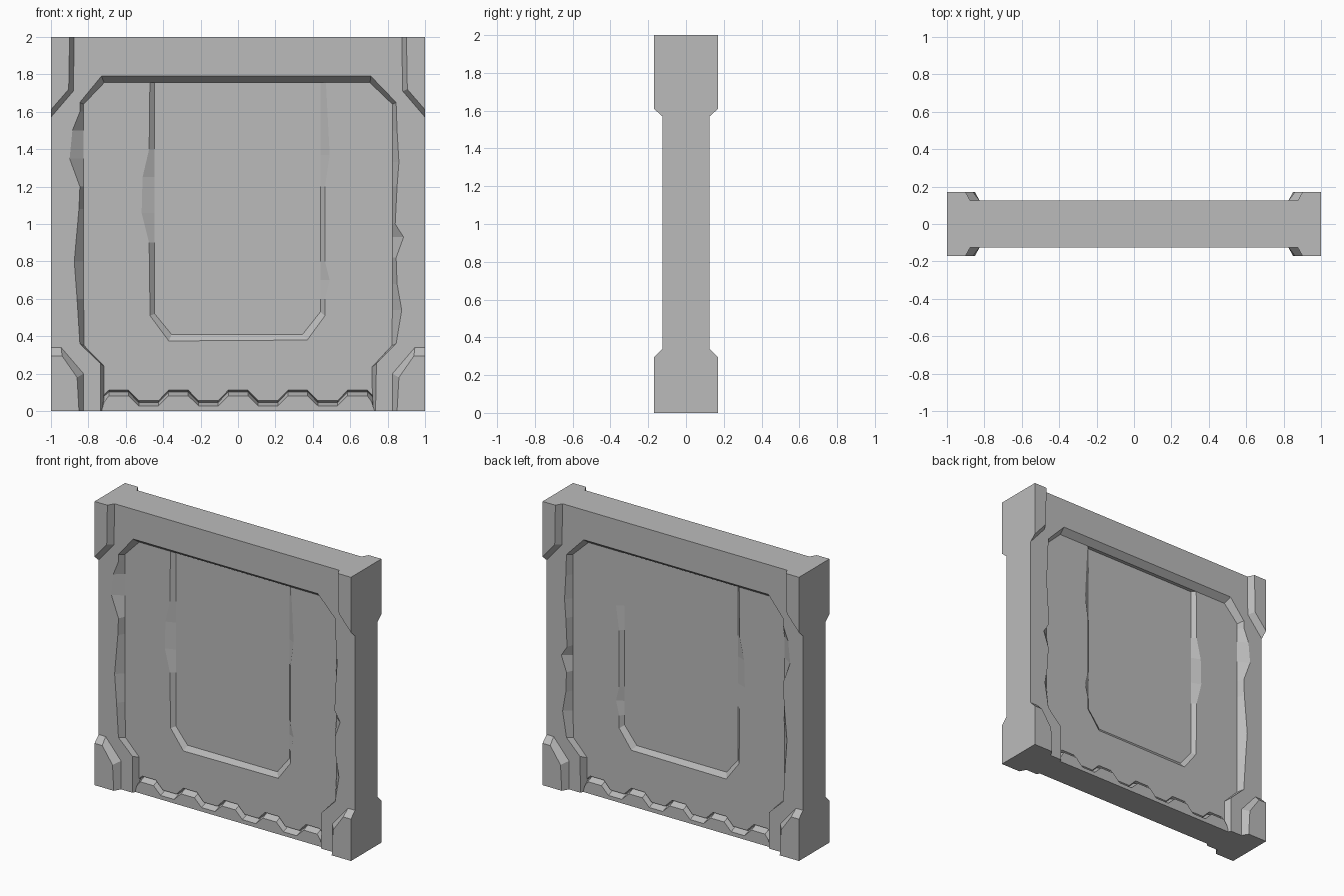
import bpy
import bmesh

# Remove the default object
old = bpy.data.objects.get("Cube")
if old:
    bpy.data.objects.remove(old, do_unlink=True)

# Single stone colour
stone = bpy.data.materials.new("stone_grey")
stone.use_nodes = True
grey = (0.5, 0.5, 0.5, 1)
stone.diffuse_color = grey
stone.node_tree.nodes["Principled BSDF"].inputs["Base Color"].default_value = grey


def loft(name, *sections):
    """Closed solid through (depth, outline) sections, repeated on the back."""
    bm = bmesh.new()
    rings = [[bm.verts.new((x, -depth, z)) for x, z in outline]
             for depth, outline in sections]
    for lower, upper in zip(rings, rings[1:]):
        count = len(lower)
        for i in range(count):
            j = (i + 1) % count
            bm.faces.new((lower[i], lower[j], upper[j], upper[i]))
    bm.faces.new(rings[0])
    bm.faces.new(rings[-1])
    bmesh.ops.recalc_face_normals(bm, faces=bm.faces)
    mesh = bpy.data.meshes.new(name)
    bm.to_mesh(mesh)
    bm.free()
    mesh.materials.append(stone)
    obj = bpy.data.objects.new(name, mesh)
    bpy.context.collection.objects.link(obj)
    mirror = obj.modifiers.new("back_copy", "MIRROR")
    mirror.use_axis = (False, True, False)
    mirror.use_mirror_merge = False
    return obj


def flip(outline):
    return [(-x, z) for x, z in outline]


def straight(chips, x):
    """Unbroken edge running beside a chipped one."""
    return [(x, z) for _, z in chips]


FLOOR, PANEL, FRAME, CORNER = 0.055, 0.08, 0.125, 0.17

# Centre slab, the floor of the inner recess
slab = [(-.9, 0), (-.9, 1.9), (.9, 1.9), (.9, 0)]
loft("recess_floor", (0, slab), (FLOOR, slab))

# Outer frame with chipped side edges, listed from bottom to top
left_chips = [(-.86, .6), (-.875, .8), (-.85, 1.08), (-.845, 1.2),
              (-.9, 1.35), (-.885, 1.5), (-.845, 1.6)]
right_chips = [(.875, .54), (.85, .68), (.845, .82), (.885, .93),
               (.84, 1.0), (.85, 1.2), (.86, 1.33), (.85, 1.5)]
rim = ([(-.735, 0), (-.735, .255), (-.845, .36)] + left_chips
       + [(-.845, 1.65), (-.73, 1.79), (.71, 1.79), (.845, 1.65)]
       + right_chips[::-1] + [(.845, .36), (.74, .255), (.735, 0)])
foot = ([(-.715, 0), (-.715, .24), (-.822, .35)] + straight(left_chips, -.825)
        + [(-.825, 1.64), (-.715, 1.755), (.705, 1.755), (.825, 1.64)]
        + straight(right_chips[::-1], .825) + [(.822, .35), (.715, .235), (.72, 0)])
outside = [(1, 0), (1, 2), (-1, 2), (-1, 0)]
loft("outer_frame", (0, foot + outside), (PANEL, foot + outside),
     (FRAME, rim + outside))


# Toothed line along the bottom, from right to left
def teeth(high, low, end):
    pts = [(-end, low + .02)]
    for k in range(5):
        start = -.69 + .319 * k
        pts += [(start, high), (start + .105, high)]
        if k < 4:
            pts += [(start + .16, low), (start + .265, low)]
    return (pts + [(end, low + .02)])[::-1]


# Raised panel wrapping around the inner recess
inner_left = [(-.475, .9), (-.515, 1.06), (-.51, 1.25), (-.475, 1.4)]
inner_right = [(.49, 1.37), (.465, 1.2), (.465, .8), (.49, .7), (.465, .6)]
lip = ([(-.47, 1.85)] + inner_left[::-1] + [(-.47, .51), (-.37, .375),
       (.37, .38), (.465, .51)] + inner_right[::-1] + [(.465, 1.85)])
base = ([(-.445, 1.85)] + straight(inner_left[::-1], -.445)
        + [(-.445, .52), (-.355, .41), (.345, .41), (.44, .53)]
        + straight(inner_right[::-1], .44) + [(.44, 1.85)])
top_right, top_left = [(.9, 1.85), (.9, .07)], [(-.9, .07), (-.9, 1.85)]
loft("raised_panel",
     (FLOOR - .02, base + top_right + teeth(.103, .046, .73) + top_left),
     (FLOOR, base + top_right + teeth(.103, .046, .73) + top_left),
     (PANEL, lip + top_right + teeth(.112, .056, .73) + top_left))

# Toothed sill with a sloping upper face
sill_ends = [(-.73, 0), (.73, 0)]
loft("toothed_sill", (FLOOR - .02, teeth(.103, .046, .73) + sill_ends),
     (FLOOR, teeth(.103, .046, .73) + sill_ends),
     (.105, teeth(.082, .028, .715) + sill_ends))

# Corner blocks with bevelled inner edges
top_base = [(-1, 2), (-.875, 2), (-.88, 1.71), (-1, 1.57)]
top_face = [(-1, 2), (-.9, 2), (-.905, 1.72), (-1, 1.61)]
low_base = [(-1, 0), (-.825, 0), (-.825, .2), (-.945, .34), (-1, .34)]
low_face = [(-1, 0), (-.85, 0), (-.86, .18), (-.94, .295), (-1, .295)]
for side, turn in (("right", list), ("left", flip)):
    loft("top_corner_" + side, (FRAME - .01, turn(top_base)),
         (FRAME, turn(top_base)), (CORNER, turn(top_face)))
    loft("bottom_corner_" + side, (FRAME - .01, turn(low_base)),
         (FRAME, turn(low_base)), (CORNER, turn(low_face)))
